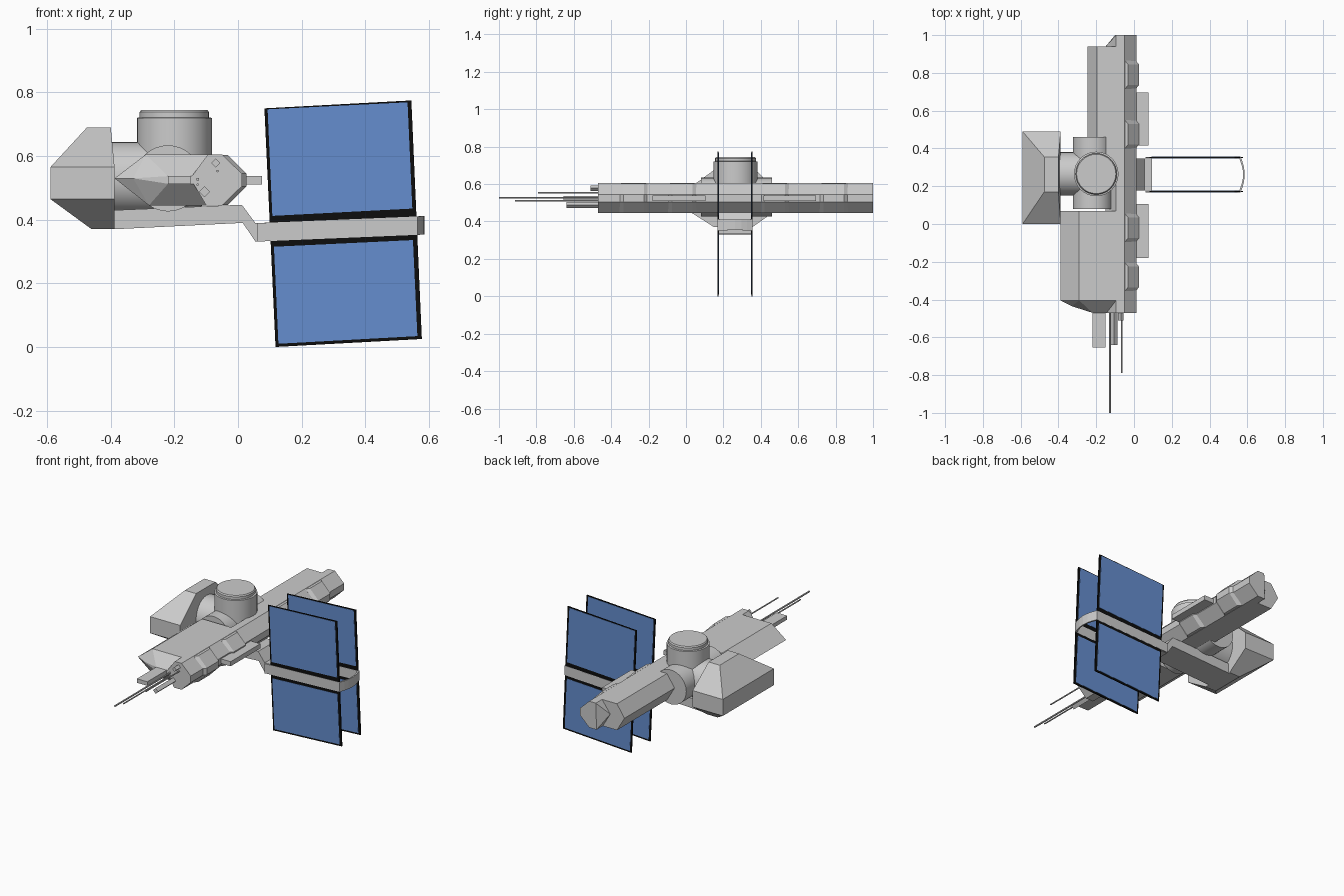
import bpy, bmesh, math
from mathutils import Vector, Matrix

if "Cube" in bpy.data.objects:
    bpy.data.objects.remove(bpy.data.objects["Cube"])

HUB = Vector((-0.2, 0.265, 0.53))
MID_Y = 0.262


def finish(name, bm, color=None, smooth=False):
    bmesh.ops.recalc_face_normals(bm, faces=bm.faces)
    me = bpy.data.meshes.new(name)
    bm.to_mesh(me)
    bm.free()
    ob = bpy.data.objects.new(name, me)
    bpy.context.collection.objects.link(ob)
    if color:
        me.materials.append(color)
    if smooth:
        bpy.ops.object.select_all(action='DESELECT')
        ob.select_set(True)
        bpy.context.view_layer.objects.active = ob
        bpy.ops.object.shade_smooth_by_angle(angle=math.radians(30))
    return ob


def hull(name, pts):
    bm = bmesh.new()
    for p in pts:
        bm.verts.new(p)
    res = bmesh.ops.convex_hull(bm, input=bm.verts[:])
    junk = {g for g in res['geom_interior'] + res['geom_unused'] if isinstance(g, bmesh.types.BMVert)}
    bmesh.ops.delete(bm, geom=list(junk), context='VERTS')
    bmesh.ops.dissolve_limit(bm, angle_limit=0.02, verts=bm.verts[:], edges=bm.edges[:])
    return finish(name, bm)


def box(name, x0, x1, y0, y1, z0, z1):
    return hull(name, [(x, y, z) for x in (x0, x1) for y in (y0, y1) for z in (z0, z1)])


def prism(name, profile, y0, y1, color=None):
    # xz outline extruded along y
    bm = bmesh.new()
    f = bm.faces.new([bm.verts.new((x, y0, z)) for x, z in profile])
    ext = bmesh.ops.extrude_face_region(bm, geom=[f])
    vs = [g for g in ext['geom'] if isinstance(g, bmesh.types.BMVert)]
    bmesh.ops.translate(bm, verts=vs, vec=(0, y1 - y0, 0))
    return finish(name, bm, color)


def lathe(name, profile, origin, axis, n=32):
    # (radius, height) outline turned round an axis
    bm = bmesh.new()
    rot = Vector((0, 0, 1)).rotation_difference(Vector(axis)).to_matrix()
    rings = [[bm.verts.new(Vector(origin) + rot @ Vector((r * math.cos(2 * math.pi * i / n),
              r * math.sin(2 * math.pi * i / n), h))) for i in range(n)] for r, h in profile]
    for a, b in zip(rings, rings[1:]):
        for i in range(n):
            bm.faces.new((a[i], a[(i + 1) % n], b[(i + 1) % n], b[i]))
    bm.faces.new(rings[0])
    bm.faces.new(rings[-1])
    return finish(name, bm, smooth=True)


def material(name, rgb):
    m = bpy.data.materials.new(name)
    m.diffuse_color = (*rgb, 1)
    m.use_nodes = True
    m.node_tree.nodes["Principled BSDF"].inputs["Base Color"].default_value = m.diffuse_color
    return m


black = material("panel_black", (0.004, 0.004, 0.004))
blue = material("panel_blue", (0.13, 0.27, 0.62))

# Central hub: ball with three joined cylinders
bm = bmesh.new()
bmesh.ops.create_uvsphere(bm, u_segments=32, v_segments=16, radius=0.122,
                          matrix=Matrix.Translation(HUB))
finish("hub_ball", bm, smooth=True)
lathe("hub_tower", [(0.118, 0), (0.118, 0.19), (0.109, 0.192), (0.109, 0.208), (0.104, 0.215)],
      HUB, (0, 0, 1))
lathe("side_cylinder", [(0.115, 0), (0.115, 0.2)], HUB, (-1, 0, 0))
lathe("cross_cylinder", [(0.104, 0), (0.104, 0.38)], (-0.22, 0.08, 0.53), (0, 1, 0))

# Faceted side module
hull("side_module",
     [(x, y, z) for x in (-0.59, -0.388) for y in (0, 0.49) for z in (0.465, 0.565)]
     + [(x, y, 0.69) for x in (-0.475, -0.4) for y in (0.17, 0.355)]
     + [(x, y, 0.37) for x in (-0.46, -0.388) for y in (0.15, 0.355)])

# Long spine with a chamfered rear corner
spine = [(-0.095, 0.605), (-0.05, 0.605), (0.012, 0.545), (0.012, 0.505), (-0.05, 0.445), (-0.1, 0.445)]
hull("spine", [(x, y, z) for x, z in spine for y in (-0.47, 1.0)]
     + [(-0.15, y, 0.53) for y in (-0.47, 0.94)])

# Raised plates along the spine
for i, yc in enumerate((-0.28, -0.02, 0.475, 0.79)):
    pts = []
    for dx, h in ((0, 0.075), (0.016, 0.055)):
        for y in (yc - h, yc + h):
            pts += [(-0.048 + dx, y, 0.604), (0.01 + dx, y, 0.545),
                    (0.01 + dx, y, 0.505), (-0.048 + dx, y, 0.446)]
    hull(f"spine_plate_{i + 1}", pts)

# Wide front arm with wedge nose, narrower rear arm
front = [(-0.388, 0.53), (-0.29, 0.605), (-0.09, 0.605), (-0.09, 0.445), (-0.28, 0.445)]
hull("front_arm", [(x, y, z) for x, z in front for y in (-0.405, 0.07)]
     + [(-0.33, -0.435, 0.53)]
     + [(x, -0.47, z) for x in (-0.22, -0.13) for z in (0.513, 0.537)])
rear = [(-0.245, 0.53), (-0.195, 0.605), (-0.06, 0.605), (-0.06, 0.445), (-0.195, 0.445)]
prism("rear_arm", rear, 0.3, 0.94)

# Flat fins on the spine's side
box("side_fin_front", 0.0, 0.076, -0.18, 0.105, 0.51, 0.538)
box("side_fin_rear", 0.0, 0.076, 0.415, 0.695, 0.51, 0.538)

# Nose plate, square probes and antennas
box("nose_plate", -0.22, -0.15, -0.655, -0.44, 0.513, 0.537)
for name, x, z, r, y, n in (("upper_probe", -0.07, 0.578, 0.014, -0.51, 4),
                            ("lower_probe", -0.105, 0.488, 0.017, -0.64, 4),
                            ("long_antenna", -0.127, 0.527, 0.005, -1.0, 8),
                            ("middle_antenna", -0.127, 0.51, 0.004, -0.915, 8),
                            ("short_antenna", -0.065, 0.553, 0.004, -0.79, 8)):
    lathe(name, [(r, 0), (r, -0.45 - y)], (x, -0.45, z), (0, -1, 0), n)

# Support strut running under the hub
prism("support_strut", [(-0.39, 0.43), (0.012, 0.447), (0.055, 0.389), (0.095, 0.391), (0.095, 0.333),
                        (0.055, 0.331), (0.015, 0.39), (-0.39, 0.37)], MID_Y - 0.085, MID_Y + 0.085)

# Curved band that holds the panels
half = [(0.06, 0.094), (0.565, 0.094), (0.575, 0.065), (0.583, 0.034)]
path = [(x, -d) for x, d in half] + [(0.586, 0)] + [(x, d) for x, d in reversed(half)]
bm = bmesh.new()
cols = []
for x, d in path:
    zc = 0.36 + (x - 0.055) * 0.042
    s = 0.92
    xi = x if x < 0.1 else x - 0.008
    cols.append([bm.verts.new(p) for p in ((x, MID_Y + d, zc - 0.029), (x, MID_Y + d, zc + 0.029),
                                           (xi, MID_Y + d * s, zc + 0.029), (xi, MID_Y + d * s, zc - 0.029))])
for a, b in zip(cols, cols[1:]):
    for k in range(4):
        bm.faces.new((a[k], a[(k + 1) % 4], b[(k + 1) % 4], b[k]))
bm.faces.new(cols[0])
bm.faces.new(cols[-1])
finish("panel_band", bm)

# Solar panels: black frame sheet with two blue cell areas
frame = [(0.083, 0.75), (0.545, 0.775), (0.578, 0.025), (0.118, 0.0)]
upper = [(0.093, 0.747), (0.533, 0.769), (0.548, 0.435), (0.108, 0.412)]
lower = [(0.113, 0.315), (0.55, 0.336), (0.564, 0.034), (0.127, 0.01)]
for side, s in (("front", -1), ("rear", 1)):
    y = MID_Y + s * 0.09
    prism(f"{side}_panel_frame", frame, y - 0.003, y + 0.003, black)
    prism(f"{side}_upper_cells", upper, y - 0.0045, y + 0.0045, blue)
    prism(f"{side}_lower_cells", lower, y - 0.0045, y + 0.0045, blue)
